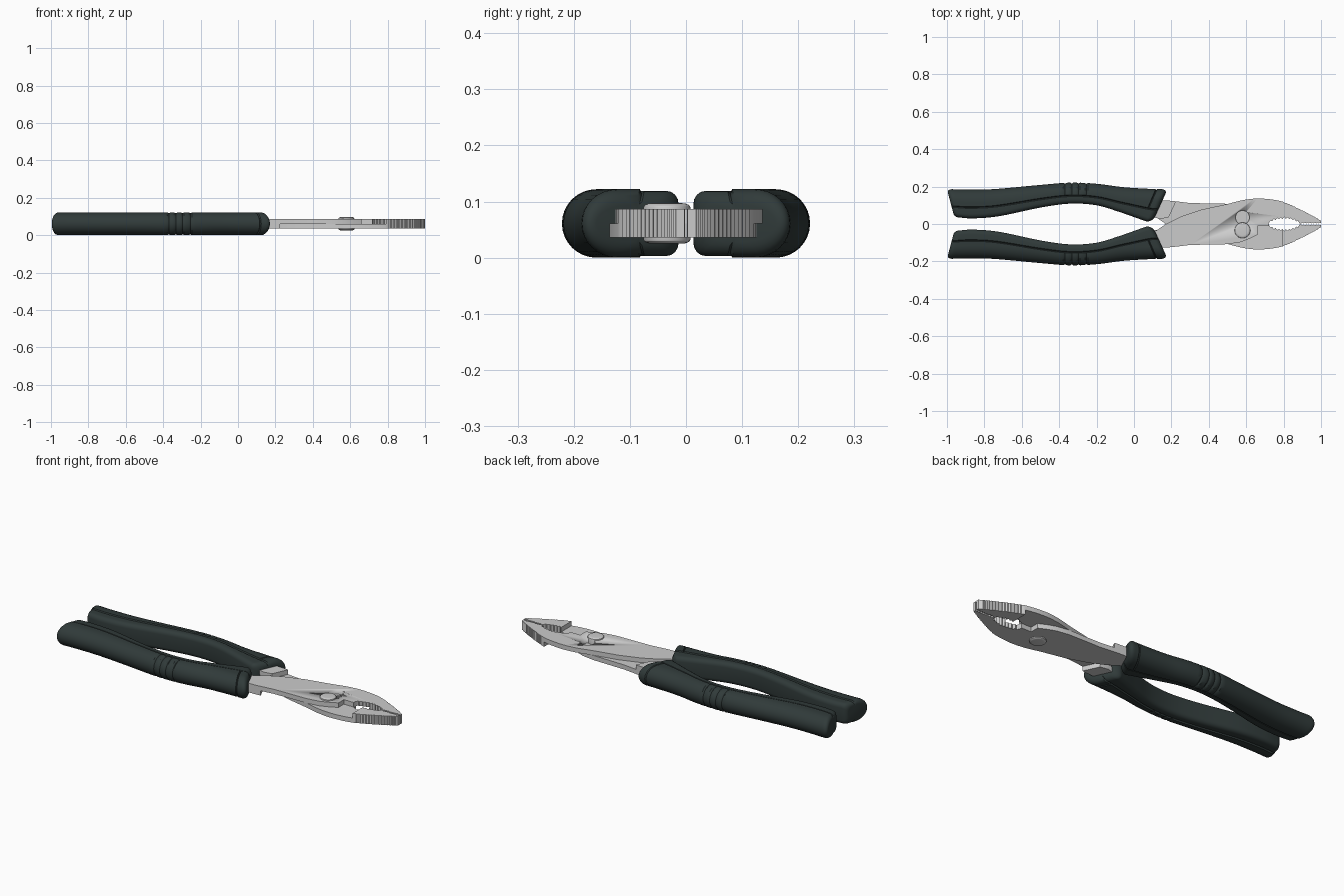
import bpy, bmesh, math

if "Cube" in bpy.data.objects:
    bpy.data.objects.remove(bpy.data.objects["Cube"])

C = 0.061          # mid-plane height
T = 0.0255         # half thickness of the steel


def finish(name, bm, angle=30):
    bmesh.ops.recalc_face_normals(bm, faces=bm.faces)
    me = bpy.data.meshes.new(name)
    bm.to_mesh(me)
    bm.free()
    ob = bpy.data.objects.new(name, me)
    bpy.context.collection.objects.link(ob)
    bpy.ops.object.select_all(action='DESELECT')
    ob.select_set(True)
    bpy.context.view_layer.objects.active = ob
    bpy.ops.object.shade_smooth_by_angle(angle=math.radians(angle))
    return ob


def spline(pts, u):
    """Catmull-Rom through pts at parameter u (0 .. len-1)."""
    i = min(int(u), len(pts) - 2)
    t = u - i
    p1, p2 = pts[i], pts[i + 1]
    p0 = pts[max(i - 1, 0)]
    p3 = pts[min(i + 2, len(pts) - 1)]
    return [0.5 * (2*b + (c - a)*t + (2*a - 5*b + 4*c - d)*t*t + (3*b - a - 3*c + d)*t**3)
            for a, b, c, d in zip(p0, p1, p2, p3)]


def prism(name, pts, z0, z1, side):
    """Extruded outline; side -1 turns it half a turn about the long axis."""
    bm = bmesh.new()
    rings = [[bm.verts.new((x, y * side, C + z * side)) for x, y in pts] for z in (z0, z1)]
    n = len(pts)
    bm.faces.new(rings[0])
    bm.faces.new(rings[1])
    for i in range(n):
        j = (i + 1) % n
        bm.faces.new((rings[0][i], rings[0][j], rings[1][j], rings[1][i]))
    return finish(name, bm)


def cylinder(name, x, y, r, z0, z1, dome=0.0):
    bm = bmesh.new()
    prof = [(r, z0 + dome), (r, z1 - dome)]
    if dome:
        arc = [(r * (1 - 0.35 * (1 - math.cos(a))), dome * math.sin(a))
               for a in (math.pi / 2 * k / 4 for k in range(5))]
        prof = [(p, z0 + dome - d) for p, d in reversed(arc)] + [(p, z1 - dome + d) for p, d in arc]
    rings = [[bm.verts.new((x + p * math.cos(k * math.tau / 40), y + p * math.sin(k * math.tau / 40), z))
              for k in range(40)] for p, z in prof]
    for a, b in zip(rings, rings[1:]):
        for k in range(40):
            j = (k + 1) % 40
            bm.faces.new((a[k], a[j], b[j], b[k]))
    bm.faces.new(rings[0])
    bm.faces.new(rings[-1])
    return finish(name, bm)


# Grip cross-section: small inner corners, seam groove, full round outer side
def section(w, inset, rib):
    h, H, ri = 0.058 - inset, C - inset - rib, 0.024
    w1 = w - rib
    ry = min(0.07, w * 0.55)
    s = w * 0.38
    up = [(ri * (1 - math.cos(a)), h - ri + ri * math.sin(a)) for a in (math.pi / 8 * k for k in range(5))]
    up += [(s - 0.005, h), (s, h - 0.005), (s + 0.004, H)]
    up += [(w1 - ry + ry * math.sin(a), H * math.cos(a)) for a in (math.pi / 16 * k for k in range(9))]
    return up + [(d, -z) for d, z in reversed(up[:-1])]


# Inner edge x, y and outer edge x, y of a grip, rear to front
GRIP = [(-0.935, 0.035, -0.975, 0.186), (-0.86, 0.03, -0.88, 0.184), (-0.72, 0.042, -0.74, 0.187),
        (-0.5, 0.088, -0.5, 0.209), (-0.34, 0.109, -0.34, 0.221), (-0.2, 0.1, -0.2, 0.215),
        (-0.08, 0.065, -0.06, 0.197), (0.02, 0.03, 0.08, 0.188), (0.07, 0.013, 0.15, 0.186)]


def grip(name, side, mat):
    last = len(GRIP) - 1
    ribs = [3.8, 4.05, 4.3, 4.6, 7.45]
    st = [(u / 5, 0.0) for u in range(last * 5 + 1)
          if all(abs(u / 5 - g) > 0.07 for g in ribs)]
    for g in ribs:
        st += [(g - 0.06, 0), (g, 0.005), (g + 0.06, 0)]
    st.sort()
    rings = [(u, rib, 0.0, 0.0) for u, rib in st]
    # rounded ends
    for k in range(1, 6):
        a = math.pi / 2 * k / 5
        rings.append((last, 0, 0.028 * (1 - math.cos(a)), 0.03 * math.sin(a)))
        rings.insert(0, (0, 0, 0.02 * (1 - math.cos(a)), -0.025 * math.sin(a)))
    bm = bmesh.new()
    loops = []
    for u, rib, inset, dx in rings:
        ix, iy, ox, oy = spline(GRIP, u)
        L = math.hypot(ox - ix, oy - iy)
        ex, ey = (ox - ix) / L, (oy - iy) / L
        loops.append([bm.verts.new((ix + dx + ex * (d + inset), side * (iy + ey * (d + inset)), C + z))
                      for d, z in section(L - 2 * inset, inset, rib)])
    n = len(loops[0])
    for a, b in zip(loops, loops[1:]):
        for i in range(n):
            j = (i + 1) % n
            bm.faces.new((a[i], a[j], b[j], b[i]))
    bm.faces.new(loops[0])
    bm.faces.new(loops[-1])
    ob = finish(name, bm, 35)
    ob.data.materials.append(mat)


rubber = bpy.data.materials.new("dark_rubber")
rubber.diffuse_color = (0.03, 0.043, 0.042, 1)
rubber.use_nodes = True
rubber.node_tree.nodes["Principled BSDF"].inputs["Base Color"].default_value = rubber.diffuse_color
grip("upper_grip", 1, rubber)
grip("lower_grip", -1, rubber)

# Jaw inner edge: coarse pipe teeth in a hollow, then fine teeth to the tip
inner = []
for k in range(19):
    t = k / 18
    inner.append((0.72 + 0.165 * t, 0.002 + 0.026 * math.sin(math.pi * t) ** 0.7 + (0.009 if k % 2 else 0)))
inner += [(0.893 + 0.107 * k / 16, 0.003 + 0.005 * (k % 2)) for k in range(17)]

# Jaw outer edge: smooth bulge, finely ribbed towards the tip
BULGE = [(0.5, 0.107), (0.59, 0.129), (0.68, 0.136), (0.79, 0.121), (0.88, 0.083), (0.96, 0.042), (1.0, 0.018)]
outer_rear = [spline(BULGE, 3 * k / 15) for k in range(16)]
outer_front = [spline(BULGE, 3 + 3 * k / 36) for k in range(1, 37)]
outer_front = [(x, y - 0.003 * (k % 2)) for k, (x, y) in enumerate(outer_front)]
outer_front[-1] = (1.0, 0.018)

plate = [(0.05, -0.05), (0.12, -0.035), (0.17, 0.0), (0.25, 0.04), (0.36, 0.077)]
plate += outer_rear + outer_front + inner[::-1]
plate += [(0.72, -0.01), (0.66, -0.01), (0.66, -0.058), (0.62, -0.078), (0.57, -0.097), (0.5, -0.108),
          (0.4, -0.11), (0.3, -0.112), (0.2, -0.124), (0.05, -0.13)]
jaw = [outer_rear[-1]] + outer_front + [p for p in inner[::-1] if p[0] > 0.79]
jaw.append((0.79, jaw[-1][1]))
shank = [(0.05, -0.13), (0.2, -0.124), (0.225, -0.121), (0.185, -0.035), (0.14, -0.027), (0.05, -0.05)]

# Two identical levers, one turned over onto the other
for label, side in (("top", 1), ("bottom", -1)):
    lever = prism(label + "_lever", plate, 0, T, side)
    prism(label + "_jaw_block", jaw, -T, 0, side)
    prism(label + "_shank_block", shank, -T, 0, side)
    if side == 1:
        top_lever = lever

# Second slip-joint position, open in the top lever only
cutter = cylinder("slot_cutter", 0.58, 0.035, 0.037, C + 0.001, C + 0.06)
cutter.hide_render = True
cutter.hide_viewport = True
cutter.display_type = 'WIRE'
cut = top_lever.modifiers.new("slot", 'BOOLEAN')
cut.operation = 'DIFFERENCE'
cut.solver = 'EXACT'
cut.object = cutter

# Pivot bolt with domed heads
cylinder("pivot_bolt", 0.58, -0.034, 0.042, 0.025, 0.097, 0.008)
